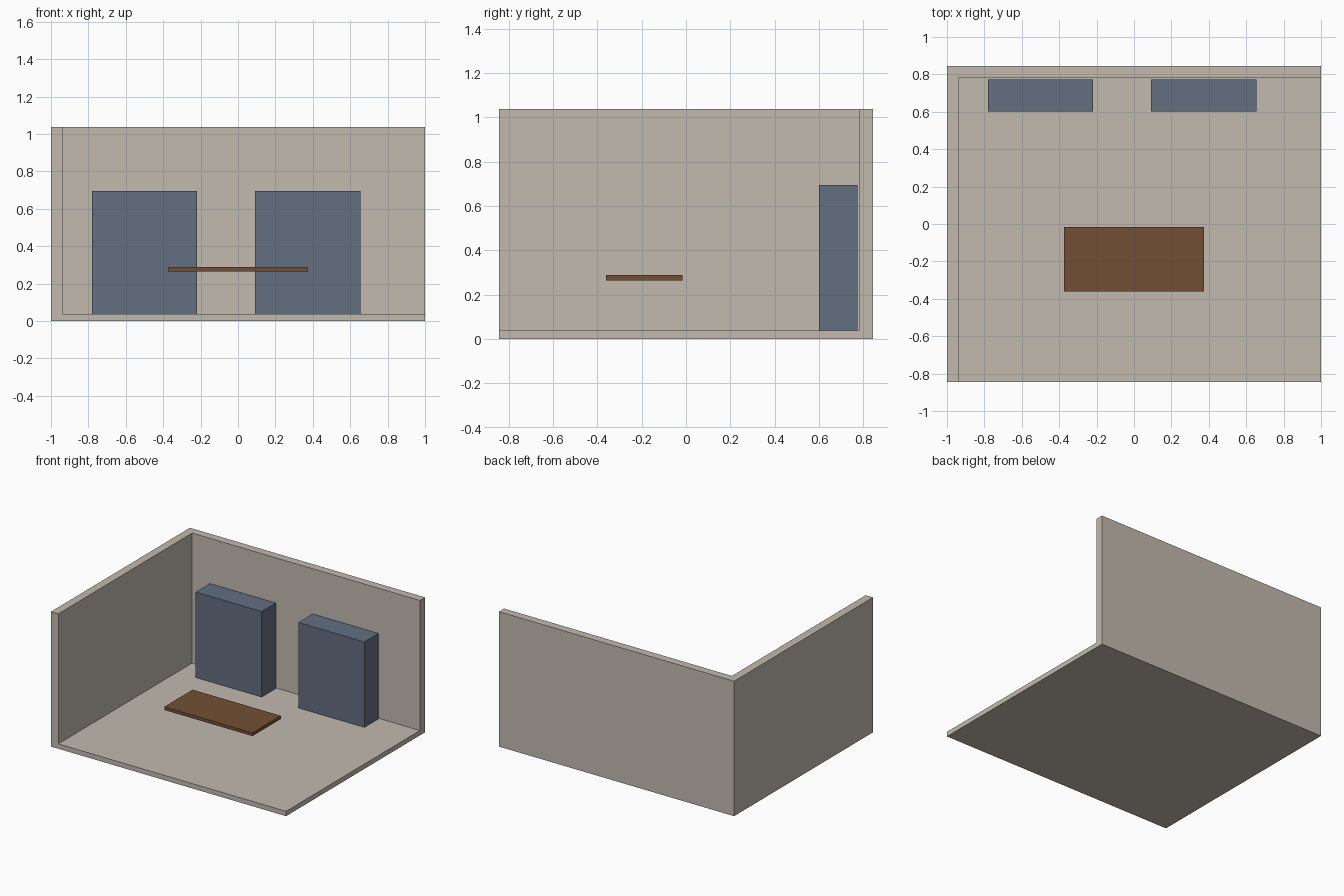
import bpy
import bmesh
from mathutils import Vector

cube = bpy.data.objects.get("Cube")
if cube:
    bpy.data.objects.remove(cube, do_unlink=True)


def material(name, rgb):
    mat = bpy.data.materials.new(name)
    mat.use_nodes = True
    color = (*rgb, 1.0)
    mat.diffuse_color = color
    mat.node_tree.nodes["Principled BSDF"].inputs["Base Color"].default_value = color
    return mat


def box(name, low, high, mat):
    """Flat-faced box spanning two opposite corners."""
    low, high = Vector(low), Vector(high)
    bm = bmesh.new()
    bmesh.ops.create_cube(bm, size=1)
    bmesh.ops.scale(bm, vec=high - low, verts=bm.verts)
    mesh = bpy.data.meshes.new(name)
    bm.to_mesh(mesh)
    bm.free()
    mesh.materials.append(mat)
    obj = bpy.data.objects.new(name, mesh)
    obj.location = (low + high) / 2
    bpy.context.collection.objects.link(obj)
    return obj


plaster = material("warm grey plaster", (0.54, 0.49, 0.43))
slate = material("slate blue", (0.125, 0.156, 0.216))
wood = material("brown wood", (0.17, 0.078, 0.037))

HALF_X, HALF_Y, HEIGHT = 1.0, 0.844, 1.0375
WALL, FLOOR = 0.0625, 0.0375

# Room shell: floor, side wall and back wall left after hollowing a solid block
room = box("room_shell", (-HALF_X, -HALF_Y, 0), (HALF_X, HALF_Y, HEIGHT), plaster)
cutter = box("room_cutter", (-HALF_X + WALL, -2, FLOOR), (2, HALF_Y - WALL, 2), plaster)
cutter.hide_render = True
cut = room.modifiers.new("hollow", "BOOLEAN")
cut.operation = "DIFFERENCE"
cut.solver = "EXACT"
cut.object = cutter
bpy.context.view_layer.objects.active = room
bpy.ops.object.modifier_apply(modifier=cut.name)
bpy.data.objects.remove(cutter, do_unlink=True)

# Two cabinets standing just in front of the back wall
for name, x in (("right_cabinet", -0.5), ("left_cabinet", 0.373)):
    box(name, (x - 0.281, 0.601, FLOOR), (x + 0.281, 0.773, 0.695), slate)

# Floating table top
box("table_top", (-0.375, -0.36, 0.2635), (0.375, -0.016, 0.2885), wood)
